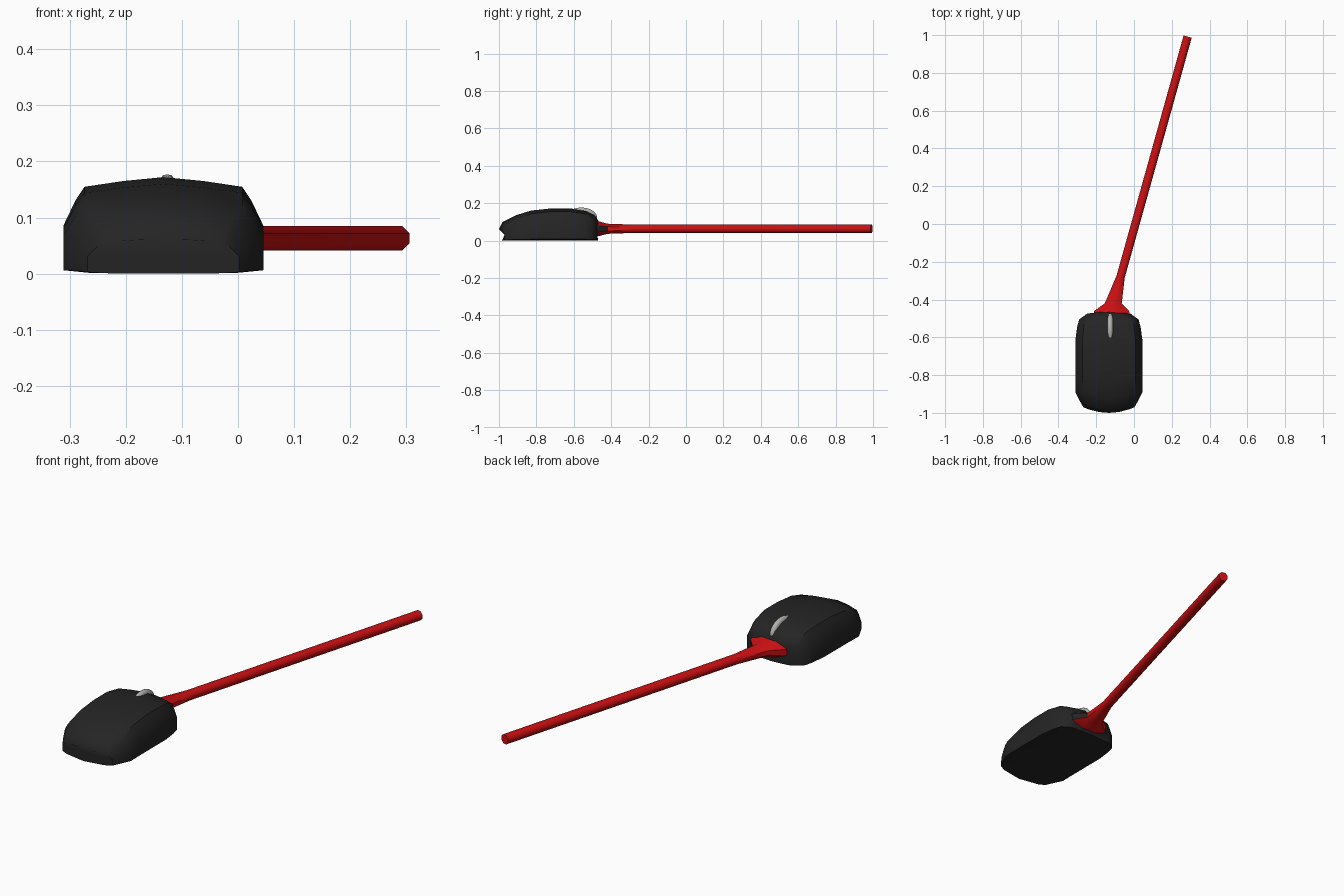
import bpy, bmesh, math
from mathutils import Vector

if "Cube" in bpy.data.objects:
    bpy.data.objects.remove(bpy.data.objects["Cube"])


def material(name, rgb):
    m = bpy.data.materials.new(name)
    m.diffuse_color = (*rgb, 1)
    m.use_nodes = True
    m.node_tree.nodes["Principled BSDF"].inputs["Base Color"].default_value = m.diffuse_color
    return m


BLACK = material("matte_black", (0.018, 0.018, 0.018))
RED = material("cable_red", (0.6, 0.005, 0.006))
GREY = material("wheel_grey", (0.45, 0.45, 0.43))


def loft(name, rings, mats, angle, rule=None):
    """Skin a list of equal closed rings and cap both ends."""
    bm = bmesh.new()
    rows = [[bm.verts.new(p) for p in ring] for ring in rings]
    n = len(rows[0])
    for a, b in zip(rows, rows[1:]):
        for i in range(n):
            j = (i + 1) % n
            bm.faces.new((a[i], a[j], b[j], b[i]))
    bm.faces.new(rows[0])
    bm.faces.new(rows[-1])
    bmesh.ops.recalc_face_normals(bm, faces=bm.faces)
    if rule:
        for f in bm.faces:
            f.material_index = rule(f)
    me = bpy.data.meshes.new(name)
    bm.to_mesh(me)
    bm.free()
    ob = bpy.data.objects.new(name, me)
    bpy.context.collection.objects.link(ob)
    for m in mats:
        me.materials.append(m)
    bpy.ops.object.select_all(action='DESELECT')
    bpy.context.view_layer.objects.active = ob
    ob.select_set(True)
    bpy.ops.object.shade_smooth_by_angle(angle=math.radians(angle))
    return ob


# Mouse body: half cross-section (width fraction, height fraction), mirrored
CX = -0.133
HALF = [(0, 0), (0.75, 0.012), (1, 0.045), (1, 0.5), (0.88, 0.76),
        (0.79, 0.9), (0.4, 0.96), (0, 1)]
SECTION = HALF + [(-u, h) for u, h in HALF[-2:0:-1]]
# y, half width, top height, bow of the section along y
STATIONS = [(-0.97, 0.135, 0.062, -0.03), (-0.95, 0.147, 0.1, -0.03),
            (-0.89, 0.178, 0.135, -0.02), (-0.82, 0.178, 0.16, -0.01),
            (-0.72, 0.178, 0.172, 0), (-0.62, 0.178, 0.172, 0),
            (-0.545, 0.168, 0.16, 0.01), (-0.505, 0.157, 0.138, 0.015),
            (-0.475, 0.115, 0.1, 0.01)]
loft("mouse_body",
     [[(CX + u * w, y + bow * (1 - u * u), h * top) for u, h in SECTION]
      for y, w, top, bow in STATIONS], [BLACK], 40)


# Cable with a flared strain relief: x, y, half width, half height
def ring(x, y, a, b, slant=0.0, z=0.063):
    pts = []
    for i in range(8):
        t = math.tau * (i + 0.5) / 8
        k = 1 / math.cos(math.pi / 8)
        pts.append((x + a * k * math.cos(t),
                    y - slant * a * k * math.cos(t), z + b * k * math.sin(t)))
    return pts


loft("cable",
     [ring(-0.118, -0.49, 0.1, 0.042), ring(-0.118, -0.46, 0.092, 0.038),
      ring(-0.11, -0.42, 0.045, 0.027), ring(-0.071, -0.28, 0.0215, 0.022, 0.28),
      ring(0.284, 0.992, 0.0215, 0.022, 0.28)],
     [RED, BLACK], 50,
     # right cheek of the flare matches the body
     lambda f: int(f.calc_center_median().y < -0.425 and f.normal.x > 0.45))

# Scroll wheel: thin flattened disc just breaking the top surface
profile = [(-0.014, 0.8), (-0.008, 0.97), (0, 1), (0.008, 0.97), (0.014, 0.8)]
loft("scroll_wheel",
     [[(-0.126 + dx, -0.56 + 0.085 * s * math.cos(math.tau * i / 20),
        0.121 + 0.056 * s * math.sin(math.tau * i / 20)) for i in range(20)]
      for dx, s in profile], [GREY], 50)
